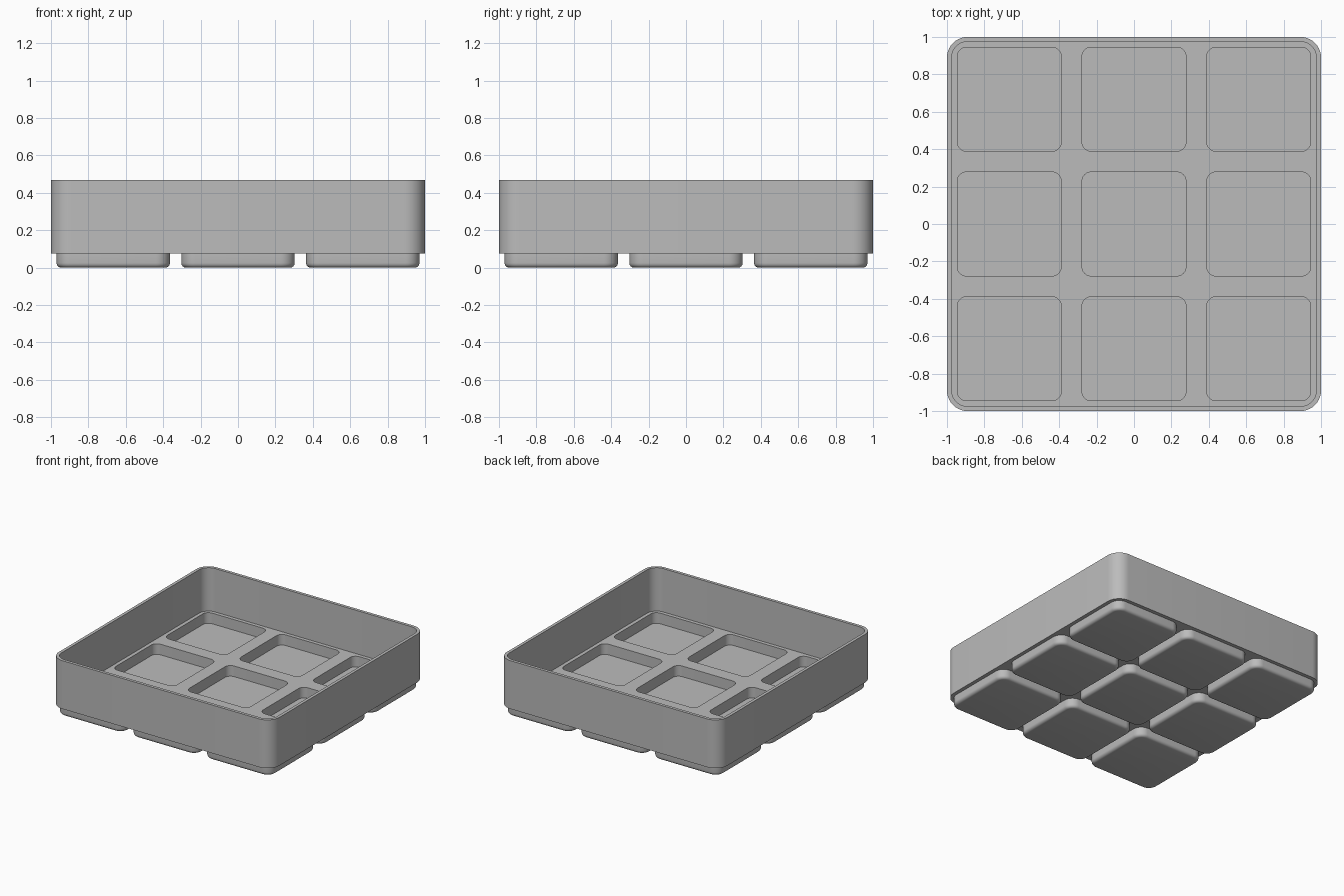
import bpy, bmesh, math

cube = bpy.data.objects.get("Cube")
if cube:
    bpy.data.objects.remove(cube)

# Sizes
RIM_Z, FLOOR_Z, UNDER_Z, POCKET_Z = 0.47, 0.115, 0.075, 0.028
PITCH, FOOT_HALF, POCKET_HALF = 0.667, 0.303, 0.278
SEGMENTS = 10

bm = bmesh.new()


def ring(cx, cy, half, radius, z):
    """Closed loop of vertices along a rounded square."""
    verts = []
    for quarter in range(4):
        for i in range(SEGMENTS + 1):
            a = math.pi / 2 * (quarter + i / SEGMENTS)
            sx = 1 if quarter in (0, 3) else -1
            sy = 1 if quarter < 2 else -1
            x = cx + sx * (half - radius) + radius * math.cos(a)
            y = cy + sy * (half - radius) + radius * math.sin(a)
            verts.append(bm.verts.new((x, y, z)))
    return verts


def edges_of(loop):
    out = []
    for a, b in zip(loop, loop[1:] + loop[:1]):
        out.append(bm.edges.get((a, b)) or bm.edges.new((a, b)))
    return out


def skin(loops):
    """Join consecutive loops with quads."""
    for lo, hi in zip(loops, loops[1:]):
        n = len(lo)
        for i in range(n):
            j = (i + 1) % n
            bm.faces.new((lo[i], lo[j], hi[j], hi[i]))


def sheet(outer, holes):
    """Flat sheet inside the outer loop, with the holes left open."""
    edges = edges_of(outer)
    for hole in holes:
        edges += edges_of(hole)
    bmesh.ops.triangle_fill(bm, use_beauty=True, use_dissolve=False, edges=edges)


# Outer wall, rim and inner wall
under = ring(0, 0, 1.0, 0.11, UNDER_Z)
inner_floor = ring(0, 0, 0.975, 0.085, FLOOR_Z)
skin([under, ring(0, 0, 1.0, 0.11, RIM_Z),
      ring(0, 0, 0.975, 0.085, RIM_Z), inner_floor])

# Nine feet, each hollowed by a pocket
foot_tops, pocket_tops = [], []
BEVEL = 0.025
for cx in (-PITCH, 0, PITCH):
    for cy in (-PITCH, 0, PITCH):
        top = ring(cx, cy, FOOT_HALF, 0.075, UNDER_Z)
        foot = [top]
        for k in range(5):
            a = math.pi / 2 * k / 4
            inset = BEVEL * (1 - math.cos(a))
            foot.append(ring(cx, cy, FOOT_HALF - inset, 0.075 - inset,
                             BEVEL * (1 - math.sin(a))))
        skin(foot)
        bm.faces.new(foot[-1])
        foot_tops.append(top)

        pocket = [ring(cx, cy, POCKET_HALF, 0.05, z) for z in (FLOOR_Z, POCKET_Z)]
        skin(pocket)
        bm.faces.new(pocket[-1])
        pocket_tops.append(pocket[0])

# Tray floor and underside around the pockets and feet
sheet(inner_floor, pocket_tops)
sheet(under, foot_tops)
bmesh.ops.recalc_face_normals(bm, faces=bm.faces)

mesh = bpy.data.meshes.new("tray")
bm.to_mesh(mesh)
bm.free()
tray = bpy.data.objects.new("tray", mesh)
bpy.context.collection.objects.link(tray)

# Plain grey
grey = bpy.data.materials.new("grey")
grey.use_nodes = True
colour = (0.5, 0.5, 0.5, 1)
grey.diffuse_color = colour
grey.node_tree.nodes["Principled BSDF"].inputs["Base Color"].default_value = colour
mesh.materials.append(grey)

bpy.context.view_layer.objects.active = tray
tray.select_set(True)
bpy.ops.object.shade_smooth_by_angle(angle=math.radians(30))
